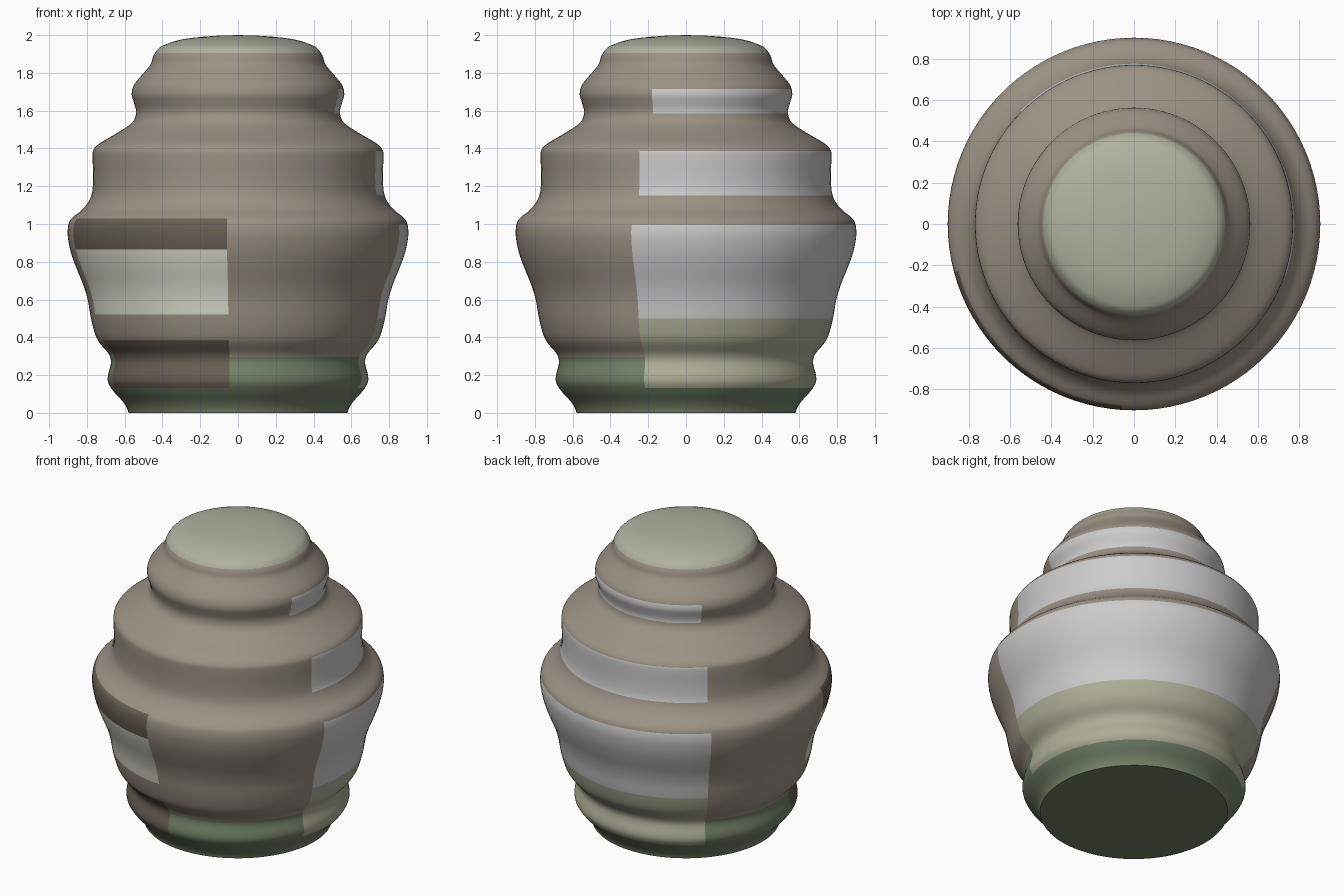
import bpy, bmesh, math

if "Cube" in bpy.data.objects:
    bpy.data.objects.remove(bpy.data.objects["Cube"])

SEGMENTS = 96

# Silhouette of the ringed body: (radius, height), bottom to top
PROFILE = [
    (.58, 0), (.588, .025), (.61, .06), (.66, .115), (.687, .16), (.688, .2),
    (.675, .25), (.674, .285), (.69, .32), (.725, .36), (.75, .4), (.769, .46),
    (.782, .52), (.796, .6), (.82, .68), (.853, .76), (.882, .84), (.898, .91),
    (.902, .96), (.894, 1.01), (.87, 1.04), (.825, 1.075), (.79, 1.12),
    (.772, 1.17), (.767, 1.25), (.77, 1.36), (.764, 1.395), (.735, 1.425),
    (.66, 1.47), (.58, 1.52), (.548, 1.555), (.54, 1.6), (.552, 1.645),
    (.563, 1.685), (.554, 1.73), (.525, 1.77), (.49, 1.81), (.46, 1.85),
    (.448, 1.89), (.42, 1.93), (.385, 1.95), (.32, 1.972), (.23, 1.987),
    (.11, 1.997),
]

COLOURS = {
    "plain_grey": (.8, .8, .8),
    "weathered_brown": (.33, .285, .235),
    "dark_brown": (.14, .115, .09),
    "pale_patch": (.72, .73, .62),
    "moss_green": (.17, .22, .14),
    "light_moss": (.42, .43, .31),
    "pale_top": (.42, .45, .35),
}


def colour_of(angle, z):
    """Colour zone from direction in degrees (-180..180, front = -90) and height."""
    back = -20 < angle < 135
    front_left = -165 < angle < -95
    if z < .13:
        return "moss_green"
    if z > 1.9:
        return "pale_top"
    if back:
        if z < .5:
            return "light_moss"
        if z < 1.0 or 1.16 < z < 1.39 or 1.59 < z < 1.72:
            return "plain_grey"
        return "weathered_brown"
    if front_left:
        if .52 < z < .86:
            return "pale_patch"
        if z < .38 or .86 <= z < 1.03:
            return "dark_brown"
    if z < .3:
        return "moss_green"
    return "weathered_brown"


def smooth_profile(points, steps=3):
    """Catmull-Rom refinement of the silhouette."""
    pts = [points[0]] + points + [points[-1]]
    out = []
    for a, b, c, d in zip(pts, pts[1:], pts[2:], pts[3:]):
        for s in range(steps):
            t = s / steps
            out.append([.5 * (2 * q + (r - p) * t + (2 * p - 5 * q + 4 * r - w) * t * t
                              + (3 * q - p - 3 * r + w) * t ** 3)
                        for p, q, r, w in zip(a, b, c, d)])
    return out + [list(points[-1])]


# Turned body
bm = bmesh.new()
rings = []
for r, z in smooth_profile(PROFILE):
    rings.append([bm.verts.new((r * math.cos(math.tau * i / SEGMENTS),
                                r * math.sin(math.tau * i / SEGMENTS), z))
                  for i in range(SEGMENTS)])
for low, high in zip(rings, rings[1:]):
    for i in range(SEGMENTS):
        j = (i + 1) % SEGMENTS
        bm.faces.new((low[i], low[j], high[j], high[i]))

# Flat base and gently domed top
bm.faces.new(rings[0][::-1])
tip = bm.verts.new((0, 0, 2))
for i in range(SEGMENTS):
    bm.faces.new((rings[-1][i], rings[-1][(i + 1) % SEGMENTS], tip))

# Weathered colour zones
names = list(COLOURS)
for f in bm.faces:
    c = f.calc_center_median()
    f.material_index = names.index(colour_of(math.degrees(math.atan2(c.y, c.x)), c.z))

mesh = bpy.data.meshes.new("ringed_body")
bm.to_mesh(mesh)
bm.free()
for name, rgb in COLOURS.items():
    mat = bpy.data.materials.new(name)
    mat.diffuse_color = (*rgb, 1)
    mat.use_nodes = True
    mat.node_tree.nodes["Principled BSDF"].inputs["Base Color"].default_value = mat.diffuse_color
    mesh.materials.append(mat)

body = bpy.data.objects.new("ringed_body", mesh)
bpy.context.collection.objects.link(body)
bpy.context.view_layer.objects.active = body
body.select_set(True)
bpy.ops.object.shade_smooth_by_angle(angle=math.radians(40))
